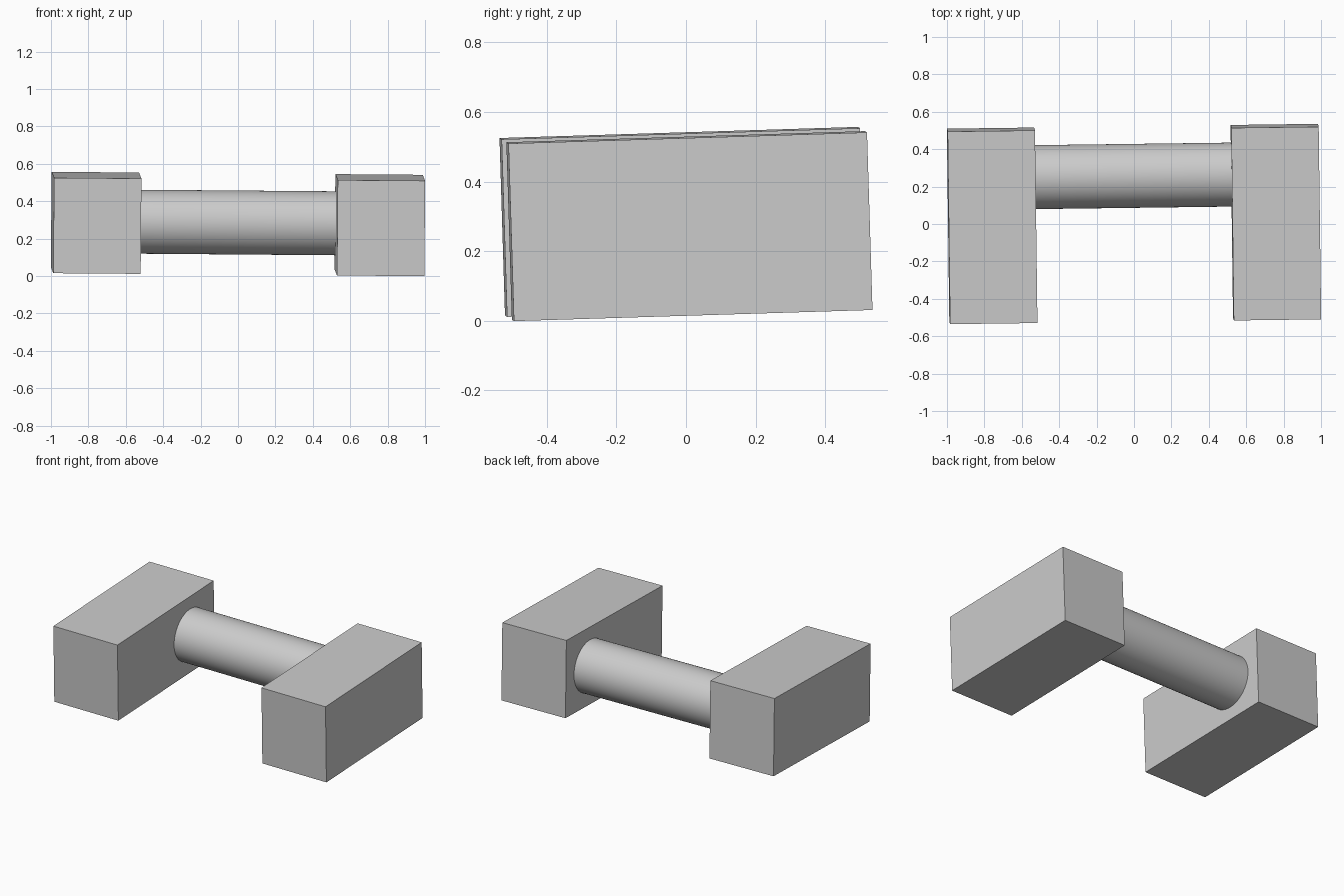
import bpy
import math
from mathutils import Matrix, Euler

default = bpy.data.objects.get("Cube")
if default:
    bpy.data.objects.remove(default, do_unlink=True)

# Single grey finish
GREY = (0.6, 0.6, 0.6, 1.0)
grey = bpy.data.materials.new("plain grey")
grey.use_nodes = True
grey.diffuse_color = GREY
grey.node_tree.nodes["Principled BSDF"].inputs["Base Color"].default_value = GREY

# Overall slight tilt of the whole assembly
TILT = Matrix.Translation((0, 0, 0.278)) @ Euler((0.031, 0.008, 0.013)).to_matrix().to_4x4()

BLOCK = (0.467, 1.03, 0.51)
GAP = 1.05
BAR_RADIUS = 0.171


def finish(obj, name, local):
    obj.name = name
    obj.data.name = name
    obj.data.materials.append(grey)
    obj.data.transform(local)
    obj.matrix_world = TILT


# Two end blocks
for side, name in ((-1, "right_block"), (1, "left_block")):
    bpy.ops.mesh.primitive_cube_add(size=1)
    offset = side * (GAP + BLOCK[0]) / 2
    finish(bpy.context.object, name,
           Matrix.Translation((offset, 0, 0)) @ Matrix.Diagonal((*BLOCK, 1)))

# Round bar joining the blocks towards the back
bpy.ops.mesh.primitive_cylinder_add(vertices=64, radius=BAR_RADIUS, depth=GAP)
finish(bpy.context.object, "connecting_bar",
       Matrix.Translation((0, BLOCK[1] / 4, 0)) @ Matrix.Rotation(math.pi / 2, 4, 'Y'))
bpy.ops.object.shade_smooth_by_angle(angle=math.radians(30))
